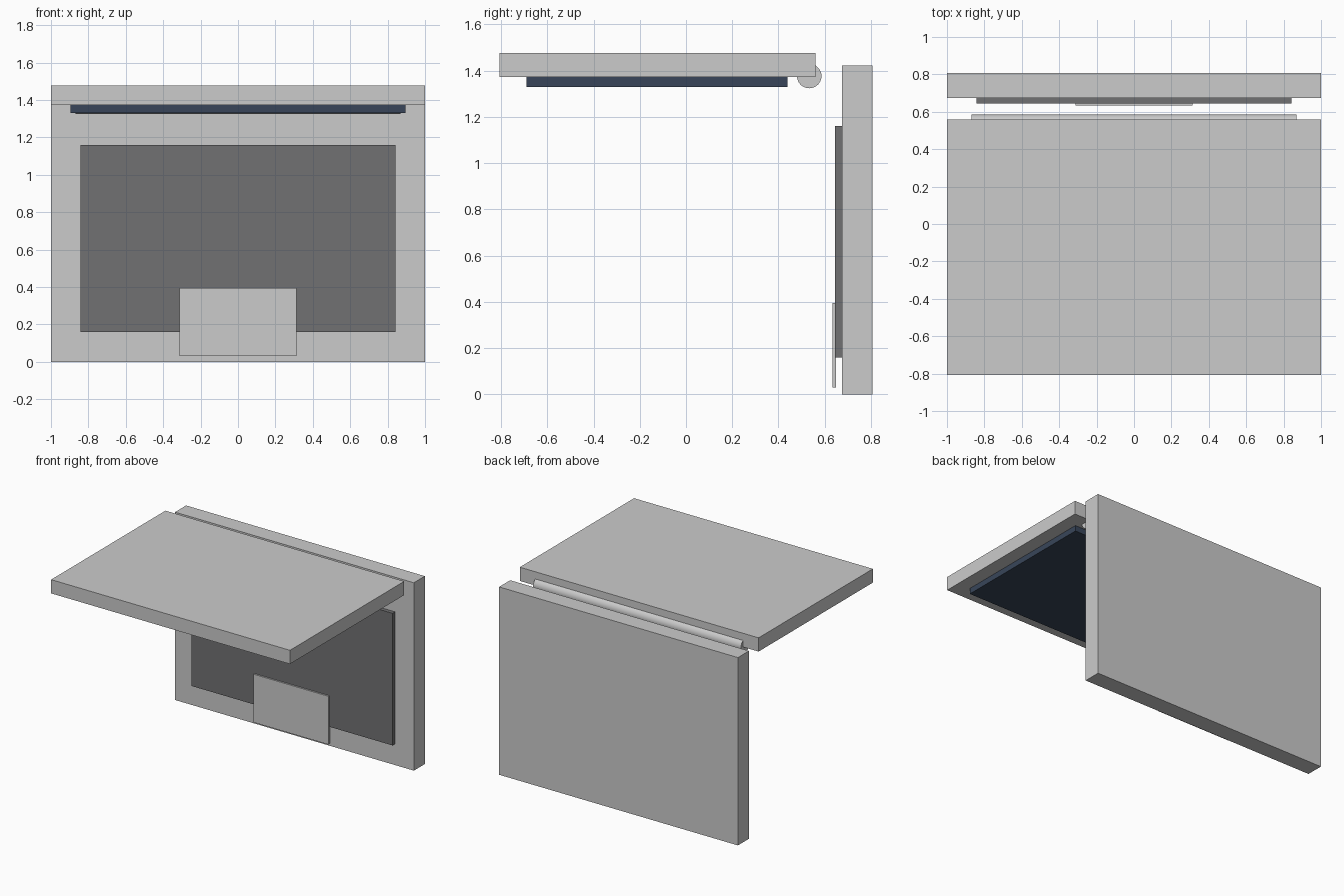
import bpy
import math

if "Cube" in bpy.data.objects:
    bpy.data.objects.remove(bpy.data.objects["Cube"])


def material(name, rgb):
    m = bpy.data.materials.new(name)
    m.diffuse_color = (*rgb, 1.0)
    m.use_nodes = True
    m.node_tree.nodes["Principled BSDF"].inputs["Base Color"].default_value = m.diffuse_color
    return m


def box(name, half_width, y0, y1, z0, z1, mat=None):
    bpy.ops.mesh.primitive_cube_add(size=1, location=(0, (y0 + y1) / 2, (z0 + z1) / 2))
    ob = bpy.context.object
    ob.name = name
    ob.scale = (2 * half_width, y1 - y0, z1 - z0)
    bpy.ops.object.transform_apply(location=False, rotation=False, scale=True)
    if mat:
        ob.data.materials.append(mat)
    return ob


dark_grey = material("dark_grey", (0.165, 0.165, 0.17))
navy = material("navy", (0.04, 0.06, 0.10))

# Upright body with keyboard panel and touchpad
box("base", 1.0, 0.675, 0.807, 0.0, 1.422)
box("keyboard_panel", 0.842, 0.645, 0.675, 0.16, 1.16, dark_grey)
box("touchpad", 0.314, 0.633, 0.649, 0.03, 0.395)

# Horizontal lid with the screen underneath
box("lid", 1.0, -0.807, 0.56, 1.373, 1.477)
box("screen", 0.895, -0.69, 0.44, 1.33, 1.373, navy)

# Hinge barrel along x
bpy.ops.mesh.primitive_cylinder_add(vertices=32, radius=0.053, depth=1.74,
                                    location=(0, 0.533, 1.377),
                                    rotation=(0, math.pi / 2, 0))
hinge = bpy.context.object
hinge.name = "hinge"
bpy.ops.object.shade_smooth_by_angle(angle=math.radians(30))
